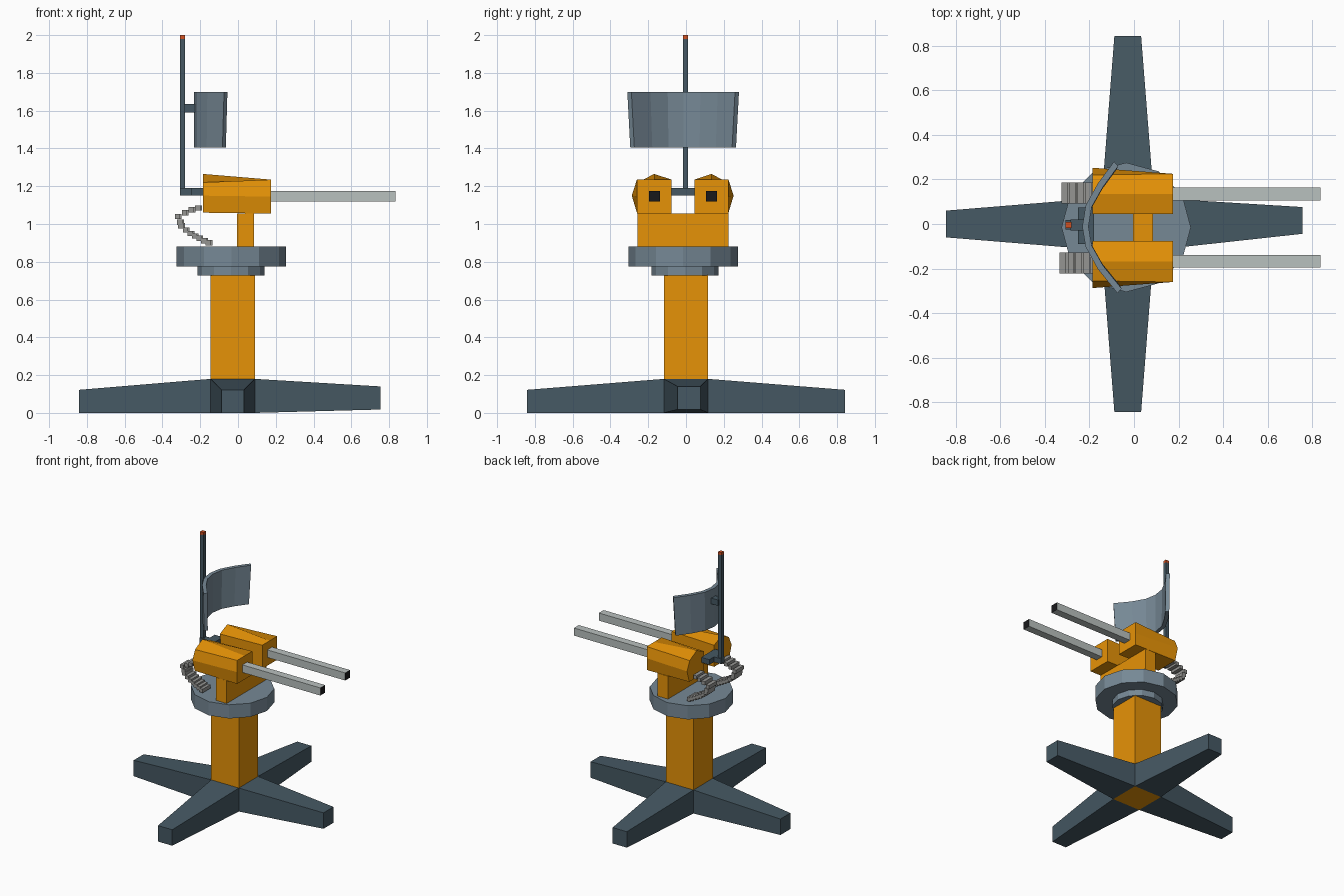
import bpy, bmesh
from math import pi, cos, sin, radians
from mathutils import Vector, Matrix

if "Cube" in bpy.data.objects:
    bpy.data.objects.remove(bpy.data.objects["Cube"])


def material(name, rgb):
    m = bpy.data.materials.new(name)
    m.diffuse_color = (*[c ** 2.2 for c in rgb], 1)
    m.use_nodes = True
    m.node_tree.nodes["Principled BSDF"].inputs["Base Color"].default_value = m.diffuse_color
    return m


ORANGE = material("orange_paint", (0.90, 0.57, 0.06))
DARK = material("dark_steel", (0.28, 0.35, 0.39))
STEEL = material("blue_steel", (0.46, 0.53, 0.58))
PALE = material("pale_metal", (0.72, 0.75, 0.74))
GREY = material("belt_metal", (0.58, 0.58, 0.57))
BLACK = material("bore_black", (0.12, 0.12, 0.13))
RED = material("lamp_red", (0.82, 0.32, 0.15))


def loft(name, rings, mat):
    """Skin a list of equal-length point rings and cap both ends."""
    bm = bmesh.new()
    vs = [[bm.verts.new(p) for p in ring] for ring in rings]
    n = len(rings[0])
    for a, b in zip(vs, vs[1:]):
        for i in range(n):
            j = (i + 1) % n
            bm.faces.new((a[i], a[j], b[j], b[i]))
    bm.faces.new(vs[0])
    bm.faces.new(vs[-1])
    bmesh.ops.recalc_face_normals(bm, faces=bm.faces)
    mesh = bpy.data.meshes.new(name)
    bm.to_mesh(mesh)
    bm.free()
    mesh.materials.append(mat)
    ob = bpy.data.objects.new(name, mesh)
    bpy.context.collection.objects.link(ob)
    return ob


def box(name, x, y, z, mat):
    return loft(name, [[(x[0], y[0], h), (x[1], y[0], h), (x[1], y[1], h), (x[0], y[1], h)]
                       for h in z], mat)


def disc(name, cx, cy, r, z, mat):
    return loft(name, [[(cx + r * cos(i * pi / 6), cy + r * sin(i * pi / 6), h)
                        for i in range(12)] for h in z], mat)


# Column and four tapered legs
CX = -0.028
box("column", (CX - 0.117, CX + 0.117), (-0.117, 0.117), (0, 0.73), ORANGE)
for name, deg, reach, shift, lift in (("right_leg", 0, 0.783, 0.016, 0.018),
                                      ("back_leg", 90, 0.842, 0, 0),
                                      ("left_leg", 180, 0.814, 0, 0),
                                      ("front_leg", 270, 0.842, 0, 0)):
    rings = []
    for d, w, s, z0, z1 in ((0.117, 0.117, 0, 0, 0.18),
                            (reach, 0.06, shift, lift, 0.122 + lift)):
        rings.append([(d, s - w, z0), (d, s + w, z0), (d, s + w, z1), (d, s - w, z1)])
    leg = loft(name, rings, DARK)
    leg.data.transform(Matrix.Translation((CX, 0, 0)) @ Matrix.Rotation(radians(deg), 4, 'Z'))

# Turntable
disc("turntable_collar", -0.037, -0.005, 0.178, (0.728, 0.778), STEEL)
disc("turntable", -0.035, -0.015, 0.29, (0.775, 0.88), STEEL)

# Gun yoke
box("gun_yoke", (-0.005, 0.085), (-0.258, 0.225), (0.88, 1.055), ORANGE)

# Gun housings (square front, faceted rear), barrels and ammunition belts
BELT = [(-0.205, 1.085), (-0.24, 1.075), (-0.275, 1.06), (-0.312, 1.04), (-0.30, 1.01),
        (-0.295, 0.99), (-0.27, 0.968), (-0.245, 0.95), (-0.222, 0.937), (-0.198, 0.924),
        (-0.173, 0.912), (-0.15, 0.90)]
for side, s, inner, outer, barrel_y, belt_y in (("front", -1, -0.077, -0.260, -0.167, -0.175),
                                                ("back", 1, 0.045, 0.225, 0.134, 0.138)):
    mid = (inner + outer) / 2
    front = [(inner, 1.055), (outer, 1.055), (outer, 1.145), (outer, 1.235),
             (mid, 1.235), (inner, 1.235)]
    rear = [(inner, 1.06), (outer, 1.06), (outer + s * 0.027, 1.15), (outer - s * 0.005, 1.22),
            (mid, 1.265), (inner, 1.225)]
    loft(side + "_gun_housing", [[(-0.185, y, z) for y, z in rear],
                                 [(0.175, y, z) for y, z in front]], ORANGE)
    gun = box(side + "_barrel", (0.17, 0.835), (barrel_y - 0.029, barrel_y + 0.029),
              (1.118, 1.176), PALE)
    gun.data.materials.append(BLACK)
    for f in gun.data.polygons:
        if f.normal.x > 0.9:
            f.material_index = 1
    for i, (x, z) in enumerate(BELT):
        x -= 0.008 if s < 0 else 0
        box(f"{side}_belt_link_{i + 1}", (x - 0.014, x + 0.014),
            (belt_y - 0.047, belt_y + 0.047), (z - 0.014, z + 0.014), GREY)

# Antenna mast with crossbar, brackets and lamp
box("mast", (-0.308, -0.28), (-0.017, 0.01), (1.15, 1.98), DARK)
box("mast_lamp", (-0.308, -0.28), (-0.017, 0.01), (1.975, 2.0), RED)
box("mast_arm", (-0.308, -0.20), (-0.025, 0.018), (1.15, 1.19), DARK)
box("mast_crossbar", (-0.25, -0.18), (-0.09, 0.075), (1.15, 1.19), DARK)
box("dish_bracket", (-0.285, -0.205), (-0.03, 0.02), (1.59, 1.635), DARK)

# Curved radar panel, slightly narrower at the bottom
ARC = [(-0.065, -0.30), (-0.15, -0.195), (-0.203, -0.10), (-0.218, -0.012),
       (-0.203, 0.08), (-0.15, 0.175), (-0.08, 0.27)]
rings = []
for x, y in ARC:
    out = Vector((x - 0.15, (y + 0.015) * 0.9)).normalized() * 0.014
    ring = []
    for z, k in ((1.405, 0.945), (1.70, 1.0)):
        px, py = -0.218 + (x + 0.218) * k, -0.015 + (y + 0.015) * k
        pair = [(px - out.x, py - out.y, z), (px + out.x, py + out.y, z)]
        ring += pair if z < 1.5 else pair[::-1]
    rings.append(ring)
loft("radar_panel", rings, STEEL)
